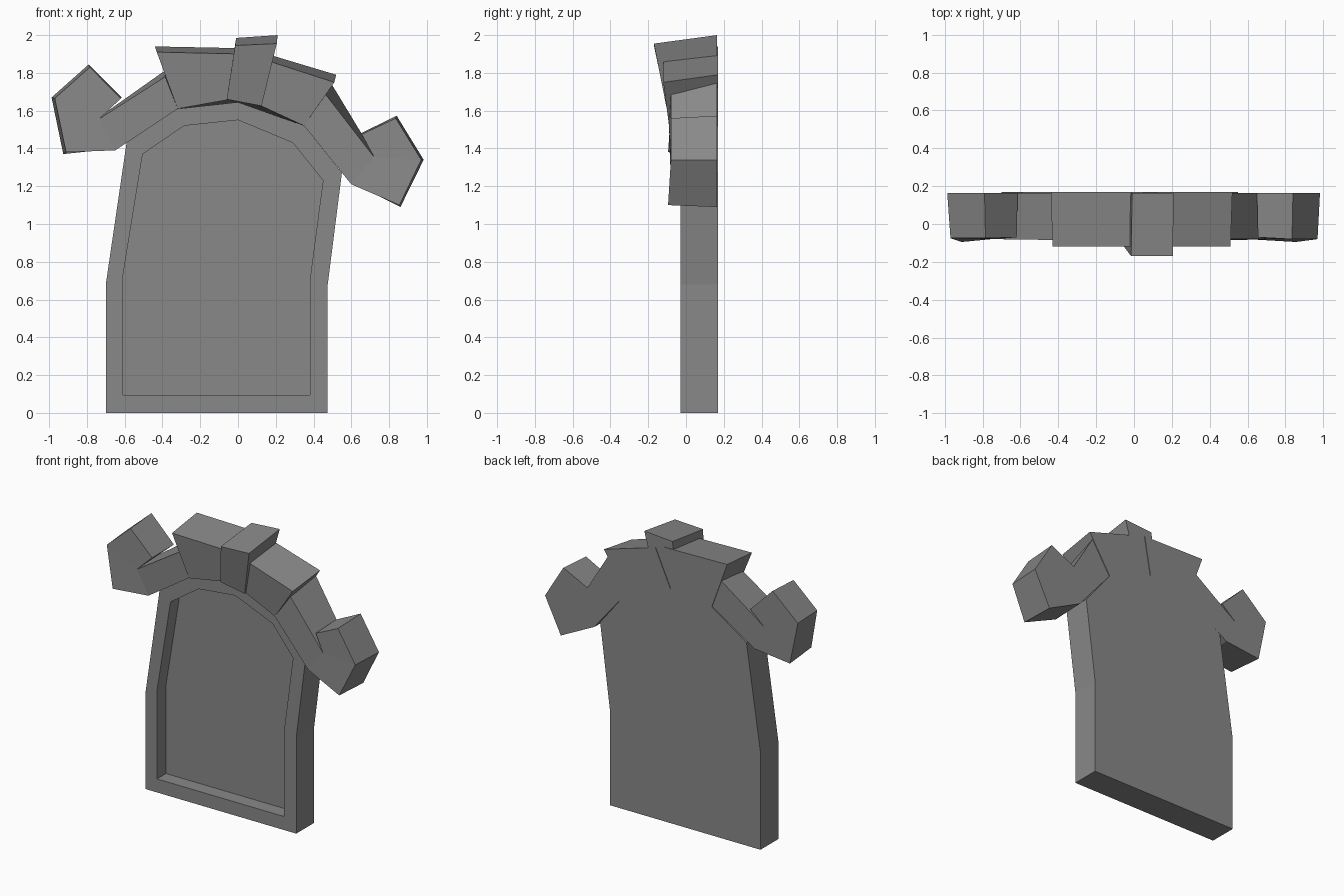
import bpy
import bmesh

cube = bpy.data.objects.get("Cube")
if cube:
    bpy.data.objects.remove(cube, do_unlink=True)

# One stone colour for every part
stone = bpy.data.materials.new("grey stone")
stone.use_nodes = True
GREY = (0.25, 0.25, 0.25, 1)
stone.diffuse_color = GREY
stone.node_tree.nodes["Principled BSDF"].inputs["Base Color"].default_value = GREY

BACK = 0.17


def loft(name, rings, creases=()):
    """Bridge matching (x, y, z) rings, cap both ends, then crease the caps."""
    bm = bmesh.new()
    loops = [[bm.verts.new(p) for p in ring] for ring in rings]
    for a, b in zip(loops, loops[1:]):
        for i in range(len(a)):
            j = (i + 1) % len(a)
            bm.faces.new((a[i], a[j], b[j], b[i]))
    for cap in (loops[0], loops[-1]):
        bm.faces.new(cap)
        for i, j in creases:
            bmesh.ops.connect_verts(bm, verts=[cap[i], cap[j]])
    bmesh.ops.recalc_face_normals(bm, faces=bm.faces)
    mesh = bpy.data.meshes.new(name)
    bm.to_mesh(mesh)
    bm.free()
    mesh.materials.append(stone)
    obj = bpy.data.objects.new(name, mesh)
    bpy.context.collection.objects.link(obj)
    return obj


def flat(points, y):
    return [(x, y, z) for x, z in points]


# Leaning slab with a sunken front panel
outline = [(-.70, 0), (.475, 0), (.475, .68), (.55, 1.27), (.35, 1.52),
           (0, 1.645), (-.32, 1.61), (-.59, 1.43), (-.70, .68)]
panel = [(-.61, .095), (.38, .095), (.38, .70), (.45, 1.23), (.29, 1.43),
         (0, 1.55), (-.285, 1.52), (-.505, 1.37), (-.61, .72)]
loft("slab", [flat(outline, BACK), flat(outline, -.03),
              flat(panel, -.03), flat(panel, .07)])

# Arms that end in angular curls
CURL_CREASES = [(1, 6), (6, 3)]
right_front = [(-.32, -.085, 1.61), (-.65, -.07, 1.39), (-.91, -.095, 1.38),
               (-.97, -.075, 1.665), (-.785, -.075, 1.83), (-.62, -.07, 1.665),
               (-.73, -.08, 1.56), (-.385, -.085, 1.78)]
right_back = [(-.32, 1.61), (-.65, 1.40), (-.925, 1.37), (-.987, 1.67),
              (-.79, 1.845), (-.615, 1.67), (-.73, 1.57), (-.39, 1.81)]
left_front = [(.35, -.09, 1.52), (.60, -.08, 1.21), (.855, -.095, 1.10),
              (.97, -.08, 1.34), (.835, -.08, 1.56), (.655, -.07, 1.475),
              (.72, -.08, 1.355), (.465, -.08, 1.685)]
left_back = [(.35, 1.52), (.60, 1.22), (.86, 1.09), (.983, 1.34),
             (.84, 1.573), (.65, 1.48), (.72, 1.37), (.49, 1.75)]
loft("right_curl", [flat(right_back, BACK - .005), right_front], CURL_CREASES)
loft("left_curl", [flat(left_back, BACK - .005), left_front], CURL_CREASES)

# Crown blocks, thicker and further forward at the top
loft("right_crown_block", [
    flat([(-.32, 1.61), (0, 1.645), (.05, 1.93), (-.44, 1.94)], BACK),
    [(-.32, -.09, 1.61), (-.04, -.09, 1.66), (.02, -.12, 1.90), (-.43, -.12, 1.91)]])
loft("left_crown_block", [
    flat([(0, 1.645), (.35, 1.52), (.52, 1.79), (.12, 1.91)], BACK),
    [(.08, -.09, 1.645), (.35, -.09, 1.52), (.51, -.12, 1.75), (.14, -.12, 1.87)]])

# Keystone
loft("keystone", [
    flat([(-.05, 1.65), (.10, 1.61), (.21, 2.0), (-.01, 1.985)], BACK - .005),
    [(-.06, -.11, 1.66), (.125, -.105, 1.625), (.205, -.17, 1.955), (-.015, -.17, 1.945)]])
